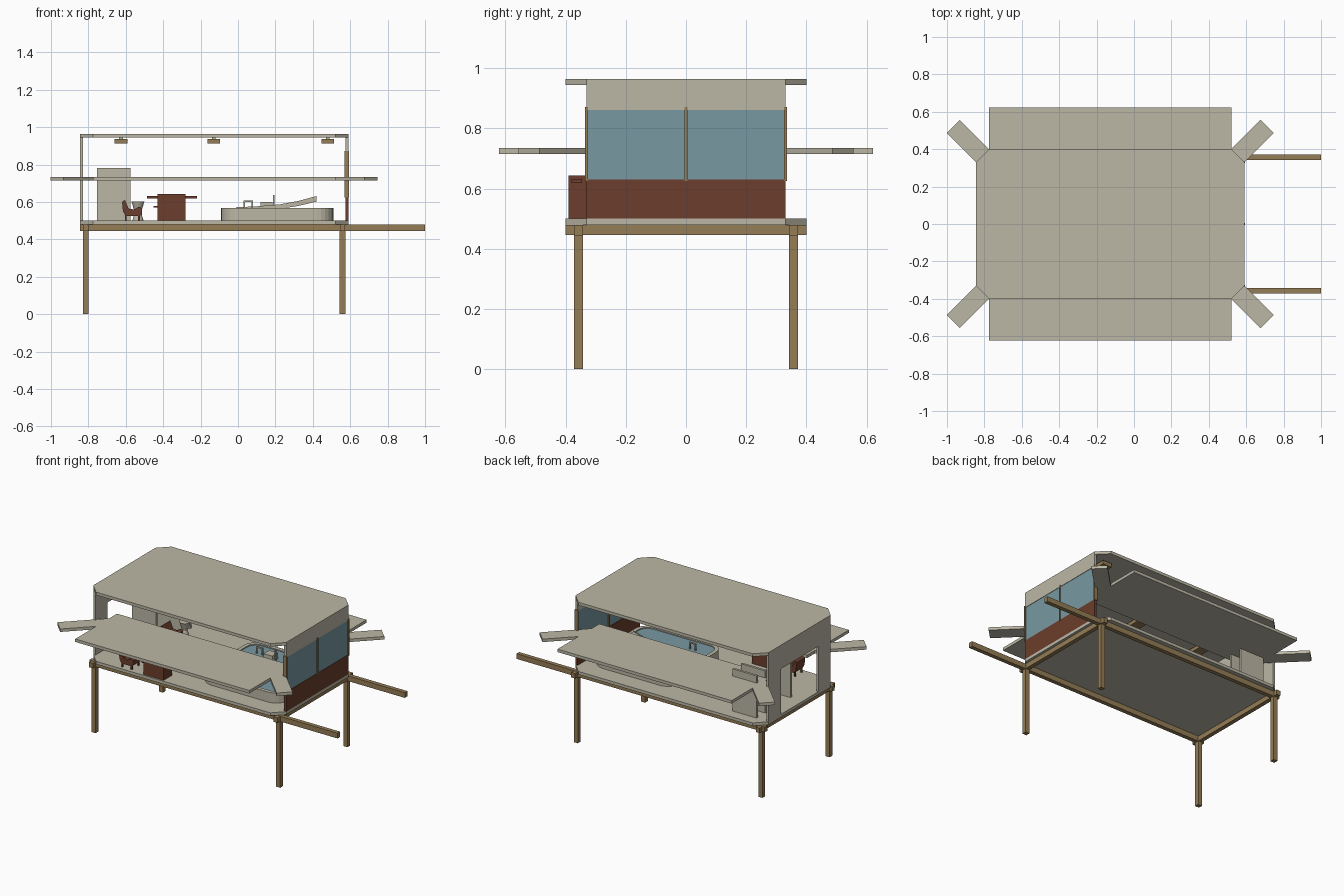
import bpy, bmesh, math
from mathutils import Matrix, Vector

cube = bpy.data.objects.get("Cube")
if cube:
    bpy.data.objects.remove(cube, do_unlink=True)


def material(name, rgb):
    m = bpy.data.materials.new(name)
    m.use_nodes = True
    m.diffuse_color = (*rgb, 1)
    m.node_tree.nodes["Principled BSDF"].inputs["Base Color"].default_value = (*rgb, 1)
    return m


BEIGE = material("warm_beige", (0.50, 0.47, 0.375))
WOOD = material("oak_wood", (0.30, 0.205, 0.092))
BROWN = material("red_brown", (0.15, 0.048, 0.025))
GLASS = material("blue_glass", (0.19, 0.315, 0.355))


def finish(name, bm, mat):
    bmesh.ops.recalc_face_normals(bm, faces=bm.faces)
    me = bpy.data.meshes.new(name)
    bm.to_mesh(me)
    bm.free()
    me.materials.append(mat)
    ob = bpy.data.objects.new(name, me)
    bpy.context.collection.objects.link(ob)
    return ob


def box(name, mat, x, y, z, turn=0):
    """Box from (min, max) pairs, turned about its own upright axis."""
    bm = bmesh.new()
    lo, hi = zip(x, y, z)
    mid = [(a + b) / 2 for a, b in zip(lo, hi)]
    size = [b - a for a, b in zip(lo, hi)]
    bmesh.ops.create_cube(bm, size=1, matrix=Matrix.Translation(mid)
                          @ Matrix.Rotation(turn, 4, 'Z') @ Matrix.Diagonal((*size, 1)))
    return finish(name, bm, mat)


def prism(name, mat, points, depth):
    """Extrude a flat 3D outline along the depth vector."""
    bm = bmesh.new()
    face = bm.faces.new([bm.verts.new(p) for p in points])
    out = bmesh.ops.extrude_face_region(bm, geom=[face])
    moved = [v for v in out["geom"] if isinstance(v, bmesh.types.BMVert)]
    bmesh.ops.translate(bm, verts=moved, vec=Vector(depth))
    return finish(name, bm, mat)


def cone(name, mat, at, r1, r2, height):
    bm = bmesh.new()
    bmesh.ops.create_cone(bm, cap_ends=True, segments=20, radius1=r1, radius2=r2, depth=height,
                          matrix=Matrix.Translation((at[0], at[1], at[2] + height / 2)))
    return finish(name, bm, mat)


X0, X1, W, CUT = -0.845, 0.59, 0.40, 0.07
IN = W - CUT


# Floor and roof slabs with cut corners
def octagon(z):
    return [(X0, -IN, z), (X0 + CUT, -W, z), (X1 - CUT, -W, z), (X1, -IN, z),
            (X1, IN, z), (X1 - CUT, W, z), (X0 + CUT, W, z), (X0, IN, z)]


prism("floor_slab", BEIGE, octagon(0.48), (0, 0, 0.02))
prism("roof_slab", BEIGE, octagon(0.945), (0, 0, 0.02))

# Timber frame: legs, long beams and cross beams
for side in (-1, 1):
    y = side * 0.357
    box("long_beam", WOOD, (X0, 1.0), (y - 0.014, y + 0.014), (0.445, 0.48))
    for x in (-0.813, 0.559):
        box("leg", WOOD, (x - 0.015, x + 0.015), (y - 0.015, y + 0.015), (0, 0.478))
for x in (-0.813, 0.559):
    box("cross_beam", WOOD, (x - 0.014, x + 0.014), (-W, W), (0.446, 0.479))

# Pivoted wall panels, swung level at mid height
SWING = 0.222
for side in (-1, 1):
    y = side * W
    box("swing_panel", BEIGE, (X0 + CUT, X1 - CUT), (y - SWING, y + SWING), (0.715, 0.735))
    for x, out in ((X0 + CUT / 2, -1), (X1 - CUT / 2, 1)):
        yc = side * (W - CUT / 2)
        box("corner_panel", BEIGE, (x - SWING, x + SWING), (yc - 0.0495, yc + 0.0495),
            (0.715, 0.735), math.radians(45 * side * out))

# End wall with a wide doorway
prism("door_wall", BEIGE,
      [(X0, y, z) for y, z in ((-IN, 0.5), (-0.2, 0.5), (-0.2, 0.805), (0.2, 0.805),
                               (0.2, 0.5), (IN, 0.5), (IN, 0.945), (-IN, 0.945))],
      (0.016, 0, 0))

# Window wall: lower panel, glazing, lintel and posts
box("lower_wall", BROWN, (0.574, X1), (-IN, IN), (0.5, 0.63))
box("window_glass", GLASS, (0.578, 0.587), (-IN, IN), (0.63, 0.865))
box("window_lintel", BEIGE, (0.574, X1), (-IN, IN), (0.862, 0.946))
for y in (-IN, 0, IN):
    box("window_post", WOOD, (0.57, 0.594), (y - 0.005, y + 0.005), (0.625, 0.872))

# Ceiling beams
for x in (-0.625, -0.13, 0.48):
    box("ceiling_beam", WOOD, (x - 0.034, x + 0.034), (-0.32, 0.32), (0.912, 0.937))
    box("ceiling_beam_hanger", BEIGE, (x - 0.01, x + 0.01), (-0.01, 0.01), (0.937, 0.946))

# Room partitions
for y in (-0.04, 0.23, 0.32):
    box("partition", BEIGE, (-0.755, -0.575), (y - 0.008, y + 0.008), (0.5, 0.783))

# Bar counter with shelf
box("bar_counter", BROWN, (-0.43, -0.28), (-0.39, -0.30), (0.5, 0.643))
box("bar_shelf", BROWN, (-0.487, -0.22), (-0.38, -0.345), (0.618, 0.632))
box("bar_step", BROWN, (-0.452, -0.43), (-0.38, -0.345), (0.57, 0.58))

# Lounge chairs, cut from a side profile
SEAT = [(-0.62, 0.60), (-0.605, 0.612), (-0.585, 0.565), (-0.555, 0.56), (-0.53, 0.575),
        (-0.512, 0.565), (-0.512, 0.535), (-0.53, 0.525), (-0.6, 0.525), (-0.615, 0.55)]
for y in (-0.335, 0.1):
    prism("chair_seat", BROWN, [(x, y - 0.045, z) for x, z in SEAT], (0, 0.09, 0))
    for x in (-0.6, -0.53):
        for dy in (-0.035, 0.035):
            box("chair_leg", BROWN, (x - 0.005, x + 0.005),
                (y + dy - 0.005, y + dy + 0.005), (0.5, 0.53))

# Pedestal table
cone("table_base", BEIGE, (-0.535, 0.2, 0.5), 0.03, 0.015, 0.05)
cone("table_top", BEIGE, (-0.535, 0.2, 0.55), 0.018, 0.035, 0.053)


# Bathing pool: rounded rim, hollow basin and water
def rounded(x0, x1, half, r, z, steps=6):
    pts = []
    for cx, cy, start in ((x1 - r, half - r, 0), (x0 + r, half - r, 90),
                          (x0 + r, r - half, 180), (x1 - r, r - half, 270)):
        for i in range(steps + 1):
            a = math.radians(start + 90 * i / steps)
            pts.append((cx + r * math.cos(a), cy + r * math.sin(a), z))
    return pts


def ring(name, mat, outer, inner, height):
    bm = bmesh.new()
    up = Vector((0, 0, height))
    loops = [[bm.verts.new(Vector(p) + o) for p in pts]
             for pts, o in ((outer, up * 0), (outer, up), (inner, up), (inner, up * 0))]
    n = len(outer)
    for k in range(4):
        a, b = loops[k], loops[(k + 1) % 4]
        for i in range(n):
            j = (i + 1) % n
            bm.faces.new((a[i], a[j], b[j], b[i]))
    return finish(name, bm, mat)


ring("pool_rim", BEIGE, rounded(-0.09, 0.51, 0.28, 0.09, 0.5),
     rounded(-0.065, 0.485, 0.255, 0.065, 0.5), 0.067)
prism("pool_water", GLASS, rounded(-0.065, 0.485, 0.255, 0.065, 0.5), (0, 0, 0.06))

# Sloping slide that rises over the water
SLIDE = [(-0.01, 0.567), (0.1, 0.572), (0.22, 0.582), (0.32, 0.6), (0.42, 0.627)]
outline = SLIDE + [(x, z - 0.012 - 0.03 * max(x, 0)) for x, z in reversed(SLIDE)]
prism("slide_deck", BEIGE, [(x, -0.04, z) for x, z in outline], (0, 0.08, 0))
for y in (-0.044, 0.038):
    prism("slide_edge", BEIGE, [(x, y, z + 0.005) for x, z in outline], (0, 0.006, 0))

# Small pool fittings
box("pool_seat", BEIGE, (0.12, 0.185), (0.1, 0.16), (0.558, 0.6))
box("pool_post", BEIGE, (0.187, 0.195), (0.12, 0.128), (0.56, 0.637))
for y in (-0.15, 0.15):
    box("rail_bar", BEIGE, (0.03, 0.08), (y - 0.004, y + 0.004), (0.6, 0.608))
    for x in (0.034, 0.076):
        box("rail_post", BEIGE, (x - 0.004, x + 0.004), (y - 0.004, y + 0.004), (0.555, 0.602))
